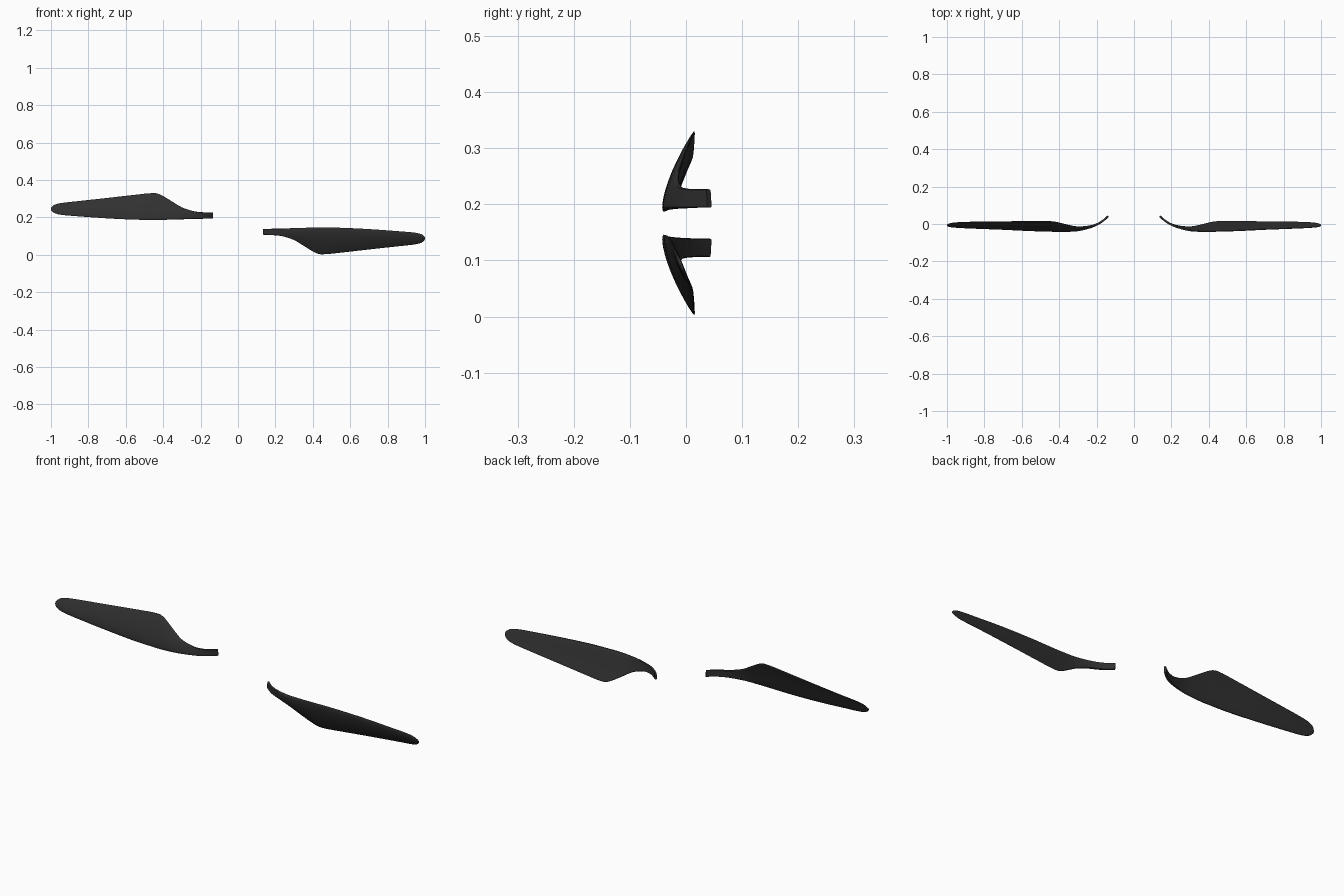
import bpy, bmesh, math
from mathutils import Vector, Matrix

if "Cube" in bpy.data.objects:
    bpy.data.objects.remove(bpy.data.objects["Cube"])

mat = bpy.data.materials.new("dark grey")
mat.diffuse_color = (0.03, 0.03, 0.03, 1)
mat.use_nodes = True
mat.node_tree.nodes["Principled BSDF"].inputs["Base Color"].default_value = mat.diffuse_color

# Blade stations: x, leading y, leading z, trailing y, trailing z, thickness, camber
STATIONS = [
    (0.138, 0.042, 0.139, 0.040, 0.106, 0.010, 0.000),
    (0.160, 0.022, 0.139, 0.022, 0.106, 0.010, 0.000),
    (0.190, 0.001, 0.140, 0.003, 0.105, 0.010, 0.000),
    (0.235, -0.018, 0.141, -0.011, 0.100, 0.011, 0.001),
    (0.300, -0.034, 0.143, -0.015, 0.079, 0.012, 0.003),
    (0.360, -0.039, 0.145, -0.003, 0.043, 0.012, 0.004),
    (0.415, -0.040, 0.146, 0.011, 0.011, 0.012, 0.005),
    (0.450, -0.039, 0.146, 0.015, 0.003, 0.012, 0.005),
    (0.550, -0.036, 0.145, 0.015, 0.012, 0.012, 0.005),
    (0.700, -0.029, 0.138, 0.014, 0.029, 0.011, 0.004),
    (0.866, -0.023, 0.126, 0.012, 0.047, 0.009, 0.003),
    (0.945, -0.019, 0.119, 0.009, 0.056, 0.008, 0.003),
    (0.978, -0.016, 0.111, 0.005, 0.064, 0.007, 0.002),
    (0.993, -0.013, 0.102, 0.001, 0.074, 0.006, 0.001),
    (1.000, -0.009, 0.093, -0.005, 0.083, 0.004, 0.000),
]
N = 14   # points per side of the section
SUB = 4  # smooth steps between stations


def smooth_stations(st):
    """Catmull-Rom style interpolation using x as the parameter."""
    out = []
    def slope(i, k):
        a, b = max(i - 1, 0), min(i + 1, len(st) - 1)
        return (st[b][k] - st[a][k]) / (st[b][0] - st[a][0])
    for i in range(len(st) - 1):
        h = st[i + 1][0] - st[i][0]
        for s in range(SUB):
            t = s / SUB
            row = [st[i][0] + h * t]
            for k in range(1, 7):
                row.append((2*t**3 - 3*t**2 + 1) * st[i][k] + (t**3 - 2*t*t + t) * h * slope(i, k)
                           + (3*t*t - 2*t**3) * st[i + 1][k] + (t**3 - t*t) * h * slope(i + 1, k))
            out.append(row)
    out.append(list(st[-1]))
    return out


def section(row, tangent):
    """Cambered foil section, square to the bend of the blade."""
    x, ly, lz, ty, tz, th, cam = row
    lead, trail = Vector((x, ly, lz)), Vector((x, ty, tz))
    n = (trail - lead).cross(tangent).normalized()
    if n.y > 0:
        n = -n
    foil = min(max((x - 0.2) / 0.2, 0), 1)  # strap at the root, foil further out
    pts = []
    for i in range(2 * N):
        a = math.pi * i / N
        u = (1 - math.cos(a)) / 2
        side = 1 if i <= N else -1
        strap = min(1, 2.2 * abs(math.sin(a))) * 0.5
        wing = abs(math.sin(a)) * (1 - 0.6 * u) * 0.7 + 0.04
        half = th * (strap * (1 - foil) + wing * foil)
        pts.append(lead.lerp(trail, u) + n * (side * half + cam * 4 * u * (1 - u)))
    return pts


def build_blade(name, turn):
    rows = smooth_stations(STATIONS)
    mids = [Vector((r[0], (r[1] + r[3]) / 2, (r[2] + r[4]) / 2)) for r in rows]
    bm = bmesh.new()
    rings = []
    for i, r in enumerate(rows):
        tan = mids[min(i + 1, len(rows) - 1)] - mids[max(i - 1, 0)]
        rings.append([bm.verts.new(p) for p in section(r, tan)])
    for a, b in zip(rings, rings[1:]):
        for j in range(2 * N):
            k = (j + 1) % (2 * N)
            bm.faces.new((a[j], a[k], b[k], b[j]))
    bm.faces.new(rings[0])
    bm.faces.new(rings[-1])
    bmesh.ops.recalc_face_normals(bm, faces=bm.faces)
    # second blade is a half turn about the hub axis
    hub = Vector((0, 0, 0.1665))
    if turn:
        bmesh.ops.rotate(bm, cent=hub, matrix=Matrix.Rotation(math.pi, 3, 'Y'), verts=bm.verts)
    me = bpy.data.meshes.new(name)
    bm.to_mesh(me)
    bm.free()
    me.materials.append(mat)
    ob = bpy.data.objects.new(name, me)
    bpy.context.collection.objects.link(ob)
    bpy.ops.object.select_all(action='DESELECT')
    ob.select_set(True)
    bpy.context.view_layer.objects.active = ob
    bpy.ops.object.shade_smooth_by_angle(angle=math.radians(40))


build_blade("right_blade", False)
build_blade("left_blade", True)
